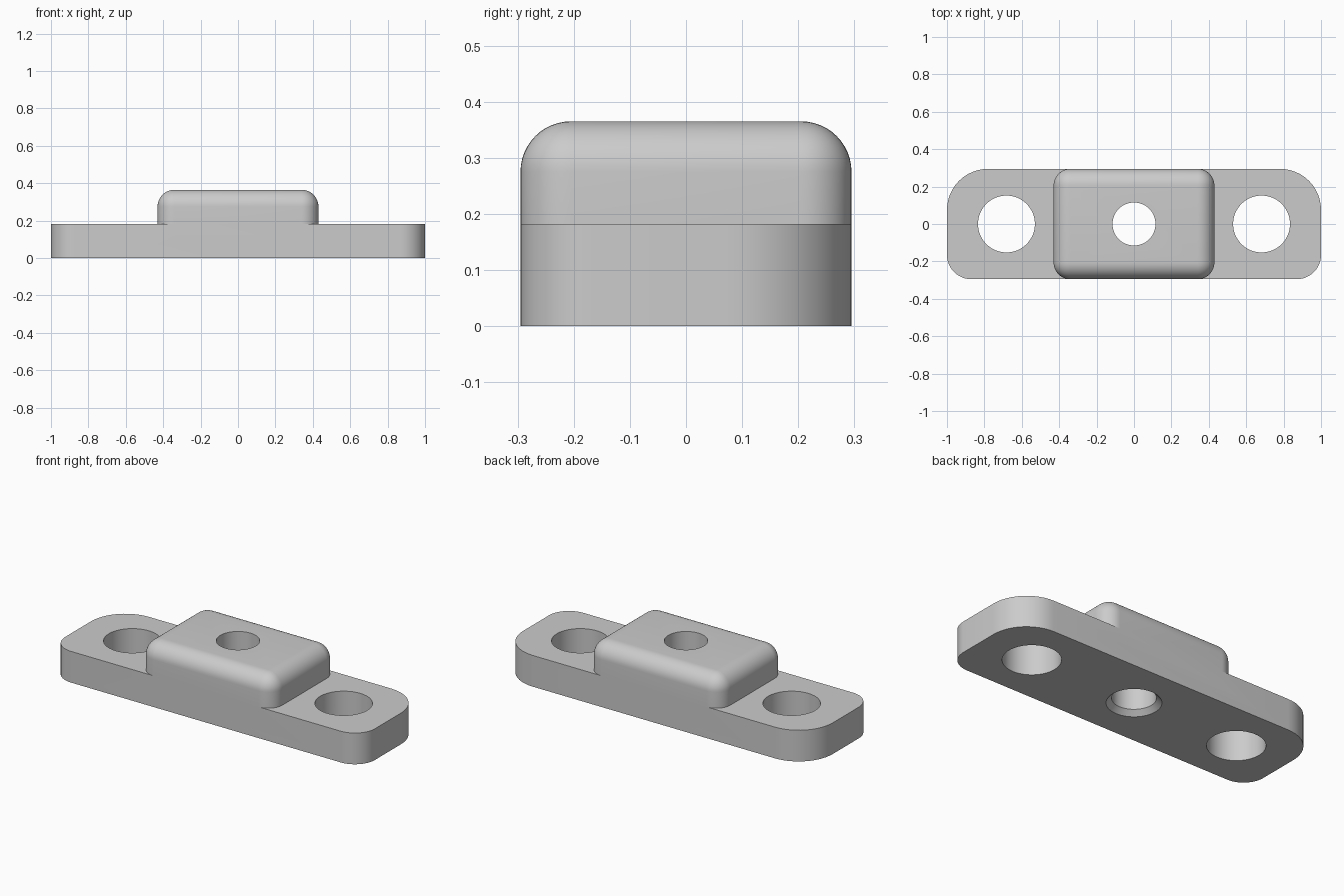
import bpy, bmesh, math

if "Cube" in bpy.data.objects:
    bpy.data.objects.remove(bpy.data.objects["Cube"], do_unlink=True)

HALF_Y = 0.295
PLATE_TOP = 0.182
BLOCK_TOP = 0.365

grey = bpy.data.materials.new("light_grey")
grey.use_nodes = True
colour = (0.6, 0.6, 0.6, 1)
grey.diffuse_color = colour
grey.node_tree.nodes["Principled BSDF"].inputs["Base Color"].default_value = colour


def finish(bm, name):
    bmesh.ops.recalc_face_normals(bm, faces=bm.faces)
    mesh = bpy.data.meshes.new(name)
    bm.to_mesh(mesh)
    bm.free()
    mesh.materials.append(grey)
    obj = bpy.data.objects.new(name, mesh)
    bpy.context.collection.objects.link(obj)
    return obj


def box(half_x, z0, z1):
    bm = bmesh.new()
    bmesh.ops.create_cube(bm, size=2)
    for v in bm.verts:
        v.co = (v.co.x * half_x, v.co.y * HALF_Y, z1 if v.co.z > 0 else z0)
    return bm


def round_edges(bm, radius, rule):
    edges = [e for e in bm.edges if rule((e.verts[0].co + e.verts[1].co) / 2, e)]
    bmesh.ops.bevel(bm, geom=edges, offset=radius, segments=12, profile=0.5,
                    affect='EDGES', clamp_overlap=False)


def is_upright(e):
    return abs(e.verts[0].co.z - e.verts[1].co.z) > 0.1


def turned_cutter(name, x, profile):
    """Revolve (radius, height) points into a closed solid."""
    bm = bmesh.new()
    rings = []
    n = 64
    for r, z in profile:
        rings.append([bm.verts.new((x + r * math.cos(math.tau * i / n),
                                    r * math.sin(math.tau * i / n), z)) for i in range(n)])
    for a, b in zip(rings, rings[1:]):
        for i in range(n):
            j = (i + 1) % n
            bm.faces.new((a[i], a[j], b[j], b[i]))
    bm.faces.new(rings[0])
    bm.faces.new(rings[-1])
    return finish(bm, name)


def combine(target, other, operation):
    mod = target.modifiers.new(other.name, 'BOOLEAN')
    mod.operation = operation
    mod.solver = 'EXACT'
    mod.object = other
    bpy.context.view_layer.objects.active = target
    bpy.ops.object.modifier_apply(modifier=mod.name)
    bpy.data.objects.remove(other, do_unlink=True)


# Base plate, with wider rounding on the back corners
bm = box(1.0, 0, PLATE_TOP)
round_edges(bm, 0.13, lambda c, e: is_upright(e) and c.y < -0.29)
round_edges(bm, 0.22, lambda c, e: is_upright(e) and c.y > 0.29)
plate = finish(bm, "mounting_plate")

# Raised centre block, rounded on its uprights and top rim
bm = box(0.43, PLATE_TOP / 2, BLOCK_TOP)
round_edges(bm, 0.09, lambda c, e: c.z > 0.1)
combine(plate, finish(bm, "raised_block"), 'UNION')

# Outer bolt holes
for side, x in (("right", -0.682), ("left", 0.682)):
    combine(plate, turned_cutter(side + "_hole", x, [(0.152, -0.1), (0.152, 0.5)]), 'DIFFERENCE')

# Centre hole, countersunk underneath
combine(plate, turned_cutter("centre_hole", 0, [(0.163, -0.02), (0.115, 0.028), (0.115, 0.5)]),
        'DIFFERENCE')

# Smooth the rounded surfaces, keeping edges sharp
bpy.ops.object.select_all(action='DESELECT')
plate.select_set(True)
bpy.context.view_layer.objects.active = plate
bpy.ops.object.shade_smooth_by_angle(angle=math.radians(30))
